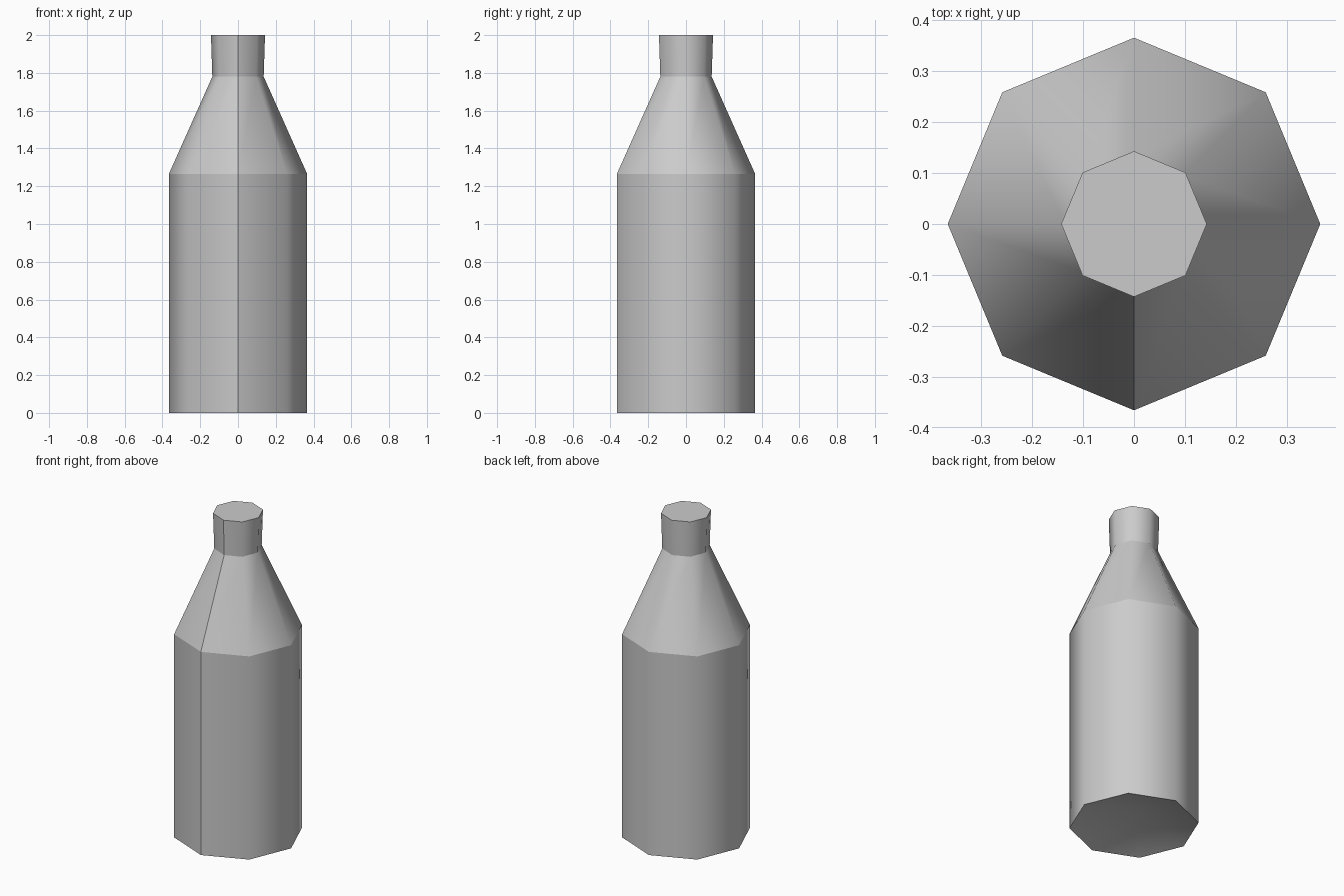
import bpy, bmesh, math

cube = bpy.data.objects.get("Cube")
if cube:
    bpy.data.objects.remove(cube, do_unlink=True)

SIDES = 8

# Plain grey material
grey = bpy.data.materials.new("light_grey")
grey.use_nodes = True
colour = (0.6, 0.6, 0.6, 1)
grey.diffuse_color = colour
grey.node_tree.nodes["Principled BSDF"].inputs["Base Color"].default_value = colour

# Bottle profile: (radius, height) from base to mouth
profile = [(0.366, 0), (0.366, 1.265), (0.136, 1.78), (0.143, 2)]

bm = bmesh.new()
rings = []
for radius, z in profile:
    ring = []
    for i in range(SIDES):
        a = 2 * math.pi * i / SIDES - math.pi / 2   # first corner faces the front
        ring.append(bm.verts.new((radius * math.cos(a), radius * math.sin(a), z)))
    rings.append(ring)

# Body, shoulder and neck walls
for low, high in zip(rings, rings[1:]):
    for i in range(SIDES):
        j = (i + 1) % SIDES
        bm.faces.new((low[i], low[j], high[j], high[i]))

# Flat top
bm.faces.new(rings[-1])

# Hollowed base rising to a point
apex = bm.verts.new((0, 0, 0.11))
for i in range(SIDES):
    bm.faces.new((rings[0][(i + 1) % SIDES], rings[0][i], apex))

# Smooth around the bottle, sharp along each ring and down the front seam
for face in bm.faces:
    face.smooth = True
for ring in rings:
    for i in range(SIDES):
        bm.edges.get((ring[i], ring[(i + 1) % SIDES])).smooth = False
for low, high in zip(rings, rings[1:]):
    bm.edges.get((low[0], high[0])).smooth = False

mesh = bpy.data.meshes.new("bottle")
bm.to_mesh(mesh)
bm.free()
mesh.materials.append(grey)
bottle = bpy.data.objects.new("bottle", mesh)
bpy.context.collection.objects.link(bottle)
